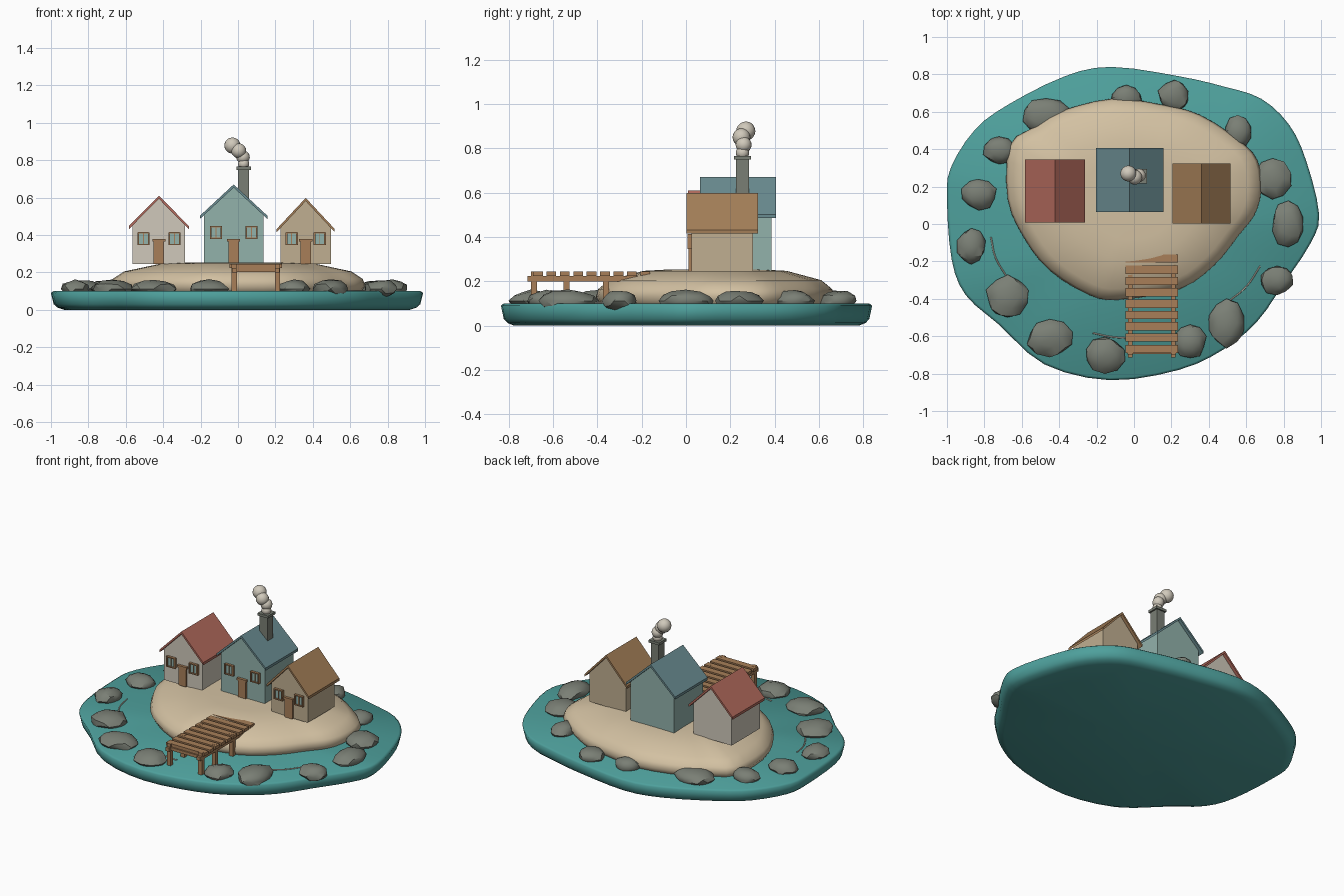
import bpy, bmesh, random
from math import radians
from mathutils import Vector, Matrix

random.seed(4)
if "Cube" in bpy.data.objects:
    bpy.data.objects.remove(bpy.data.objects["Cube"])


def material(name, r, g, b):
    # colours are given as 8-bit values and stored as linear
    lin = [((c / 255 + 0.055) / 1.055) ** 2.4 for c in (r, g, b)] + [1]
    m = bpy.data.materials.new(name)
    m.use_nodes = True
    m.diffuse_color = lin
    m.node_tree.nodes["Principled BSDF"].inputs["Base Color"].default_value = lin
    return m


WATER = material("sea teal", 78, 160, 156)
SAND = material("sand", 211, 193, 162)
CREAM = material("cream", 208, 201, 187)
PALE = material("pale teal", 146, 178, 171)
TAN = material("tan plaster", 192, 175, 145)
RED = material("red roof", 178, 106, 92)
BLUE = material("blue roof", 106, 140, 145)
BROWN = material("brown roof", 164, 127, 88)
WOOD = material("wood", 168, 127, 89)
STONE = material("grey stone", 122, 127, 117)


def finish(name, bm, mat, smooth=None):
    bmesh.ops.recalc_face_normals(bm, faces=bm.faces)
    me = bpy.data.meshes.new(name)
    bm.to_mesh(me)
    bm.free()
    me.materials.append(mat)
    if smooth:
        me.shade_smooth()
        me.set_sharp_from_angle(angle=radians(smooth))
    ob = bpy.data.objects.new(name, me)
    bpy.context.collection.objects.link(ob)
    return ob


def box(name, centre, size, mat):
    bm = bmesh.new()
    bmesh.ops.create_cube(bm, size=1, matrix=Matrix.LocRotScale(Vector(centre), None, Vector(size)))
    return finish(name, bm, mat)


def prism(name, profile, y0, y1, mat):
    # extrude an (x, z) profile along y
    bm = bmesh.new()
    face = bm.faces.new([bm.verts.new((x, y0, z)) for x, z in profile])
    new = bmesh.ops.extrude_face_region(bm, geom=[face])["geom"]
    bmesh.ops.translate(bm, verts=[v for v in new if isinstance(v, bmesh.types.BMVert)], vec=(0, y1 - y0, 0))
    return finish(name, bm, mat)


def smooth_loop(pts, steps=3):
    # closed spline through the outline points
    pts = [Vector(p) for p in pts]
    out = []
    for i, b in enumerate(pts):
        a, c, d = pts[i - 1], pts[(i + 1) % len(pts)], pts[(i + 2) % len(pts)]
        for s in range(steps):
            t = s / steps
            out.append(b + 0.5 * t * ((c - a) + t * ((2 * a - 5 * b + 4 * c - d) + t * (3 * (b - c) + d - a))))
    return out


def mound(name, outline, centre, rings, mat):
    # stack scaled copies of the outline, then close both ends with fans
    bm = bmesh.new()
    c = Vector(centre)
    loops = []
    for scale, z in rings:
        loops.append([bm.verts.new((*(c + (p - c) * scale), z)) for p in smooth_loop(outline)])
    n = len(loops[0])
    for low, high in zip(loops, loops[1:]):
        for i in range(n):
            j = (i + 1) % n
            bm.faces.new((low[i], low[j], high[j], high[i]))
    for loop, z in ((loops[0], rings[0][1]), (loops[-1], rings[-1][1])):
        tip = bm.verts.new((*c, z))
        for i in range(n):
            bm.faces.new((loop[i], loop[(i + 1) % n], tip))
    return finish(name, bm, mat, 80)


# Water slab
shore = [(0.99, 0.05), (0.92, 0.34), (0.83, 0.53), (0.68, 0.67), (0.48, 0.735), (0.24, 0.79),
         (-0.12, 0.84), (-0.37, 0.79), (-0.67, 0.64), (-0.85, 0.505), (-0.98, 0.3), (-1, 0.13),
         (-0.975, -0.19), (-0.9, -0.38), (-0.72, -0.54), (-0.48, -0.75), (-0.13, -0.835),
         (0.24, -0.78), (0.48, -0.67), (0.66, -0.52), (0.8, -0.32), (0.94, -0.11)]
mound("water", shore, (0, 0), [(0.93, 0), (0.965, 0.012), (0.985, 0.03), (1, 0.09), (0.985, 0.1)], WATER)

# Sandy island
beach = [(0.68, 0.18), (0.66, 0.34), (0.56, 0.45), (0.35, 0.585), (0.14, 0.64), (-0.12, 0.67),
         (-0.4, 0.6), (-0.53, 0.52), (-0.665, 0.42), (-0.675, 0.13), (-0.585, -0.08), (-0.45, -0.25),
         (-0.24, -0.38), (-0.08, -0.405), (0.24, -0.35), (0.43, -0.22), (0.56, -0.06), (0.645, 0.05)]
mound("island", beach, (0, 0.13), [(0.95, 0.08), (1, 0.13), (0.98, 0.165), (0.89, 0.205), (0.6, 0.247), (0.4, 0.253)], SAND)

# Shore rocks: x, y, half width, half depth
rocks = [(-0.47, 0.58, 0.13, 0.1), (-0.04, 0.67, 0.085, 0.075), (0.215, 0.685, 0.085, 0.085),
         (0.555, 0.49, 0.07, 0.09), (0.74, 0.24, 0.1, 0.11), (0.825, 0, 0.09, 0.125),
         (0.765, -0.3, 0.09, 0.08), (0.495, -0.53, 0.1, 0.13), (0.3, -0.63, 0.085, 0.09),
         (-0.155, -0.7, 0.105, 0.095), (-0.45, -0.61, 0.12, 0.1), (-0.675, -0.39, 0.115, 0.115),
         (-0.87, -0.12, 0.075, 0.095), (-0.83, 0.16, 0.095, 0.085), (-0.72, 0.395, 0.085, 0.075)]
for x, y, w, d in rocks:
    bm = bmesh.new()
    bmesh.ops.create_icosphere(bm, subdivisions=2, radius=1)
    for v in bm.verts:
        v.co *= random.uniform(0.9, 1.08)
        v.co = Vector((x + v.co.x * w, y + v.co.y * d, 0.112 + v.co.z * 0.048))
    finish("shore_rock", bm, STONE, 35)


# Cottages
def house(side, cx, half, y0, y1, eave, peak, sill, gap, wall, roof):
    base, thick, over = 0.245, 0.017, 0.021
    slope = (peak - thick - eave) / (half + over)
    corner = peak - thick - slope * half
    prism(side + "_house_walls", [(cx - half, base), (cx + half, base), (cx + half, corner),
                                  (cx, peak - thick), (cx - half, corner)], y0, y1, wall)
    edge = half + over
    prism(side + "_house_roof", [(cx - edge, eave), (cx, peak - thick), (cx + edge, eave),
                                 (cx + edge, eave + thick), (cx, peak), (cx - edge, eave + thick)],
          y0 - over, y1 + over, roof)
    # door with lintel
    box(side + "_house_door", (cx, y0 - 0.004, base + 0.06), (0.056, 0.016, 0.12), WOOD)
    box(side + "_house_lintel", (cx, y0 - 0.006, base + 0.126), (0.07, 0.022, 0.014), WOOD)
    # windows: pane, surrounding frame and centre bar
    for s in (-1, 1):
        wx = cx + s * gap
        box(side + "_window_pane", (wx, y0 - 0.002, sill), (0.05, 0.012, 0.056), PALE)
        for k in (-1, 1):
            box(side + "_window_jamb", (wx + k * 0.028, y0 - 0.006, sill), (0.009, 0.022, 0.068), WOOD)
            box(side + "_window_rail", (wx, y0 - 0.006, sill + k * 0.031), (0.056, 0.02, 0.007), WOOD)
        box(side + "_window_bar", (wx, y0 - 0.006, sill), (0.005, 0.014, 0.058), WOOD)


house("right", -0.423, 0.14, 0.03, 0.325, 0.43, 0.61, 0.38, 0.083, CREAM, RED)
house("middle", -0.023, 0.16, 0.085, 0.385, 0.485, 0.67, 0.413, 0.095, PALE, BLUE)
house("left", 0.362, 0.134, 0.024, 0.303, 0.415, 0.598, 0.38, 0.075, TAN, BROWN)

# Chimney and smoke
box("chimney", (0.03, 0.255, 0.66), (0.058, 0.06, 0.2), STONE)
box("chimney_cap", (0.03, 0.255, 0.757), (0.077, 0.077, 0.017), STONE)
puffs = [(0.03, 0.255, 0.78, 0.03), (0.027, 0.26, 0.816, 0.036),
         (0.004, 0.25, 0.85, 0.04), (-0.03, 0.27, 0.878, 0.043)]
for x, y, z, r in puffs:
    bm = bmesh.new()
    bmesh.ops.create_uvsphere(bm, u_segments=16, v_segments=10, radius=r, matrix=Matrix.Translation((x, y, z)))
    finish("smoke_puff", bm, CREAM, 60)

# Jetty
for i in range(9):
    box("jetty_plank", (0.095, -0.668 + i * 0.0605, 0.234), (0.28, 0.044, 0.02), WOOD)
for x in (-0.02, 0.21):
    box("jetty_beam", (x, -0.44, 0.212), (0.026, 0.55, 0.024), WOOD)
    for y in (-0.685, -0.54, -0.36):
        box("jetty_post", (x, y, 0.16), (0.027, 0.027, 0.17), WOOD)
box("jetty_crossbeam", (0.095, -0.685, 0.212), (0.25, 0.02, 0.02), WOOD)

# Foam streaks
for points in ([(-0.765, -0.07), (-0.74, -0.18), (-0.685, -0.275)],
               [(-0.22, -0.583), (-0.13, -0.602), (-0.02, -0.612)],
               [(0.675, -0.225), (0.6, -0.335), (0.505, -0.415)]):
    curve = bpy.data.curves.new("foam_streak", "CURVE")
    curve.dimensions = "3D"
    curve.bevel_depth = 0.004
    curve.bevel_resolution = 1
    spline = curve.splines.new("BEZIER")
    spline.bezier_points.add(len(points) - 1)
    for bp, (x, y) in zip(spline.bezier_points, points):
        bp.co = (x, y, 0.102)
        bp.handle_left_type = bp.handle_right_type = "AUTO"
    curve.materials.append(CREAM)
    bpy.context.collection.objects.link(bpy.data.objects.new("foam_streak", curve))
